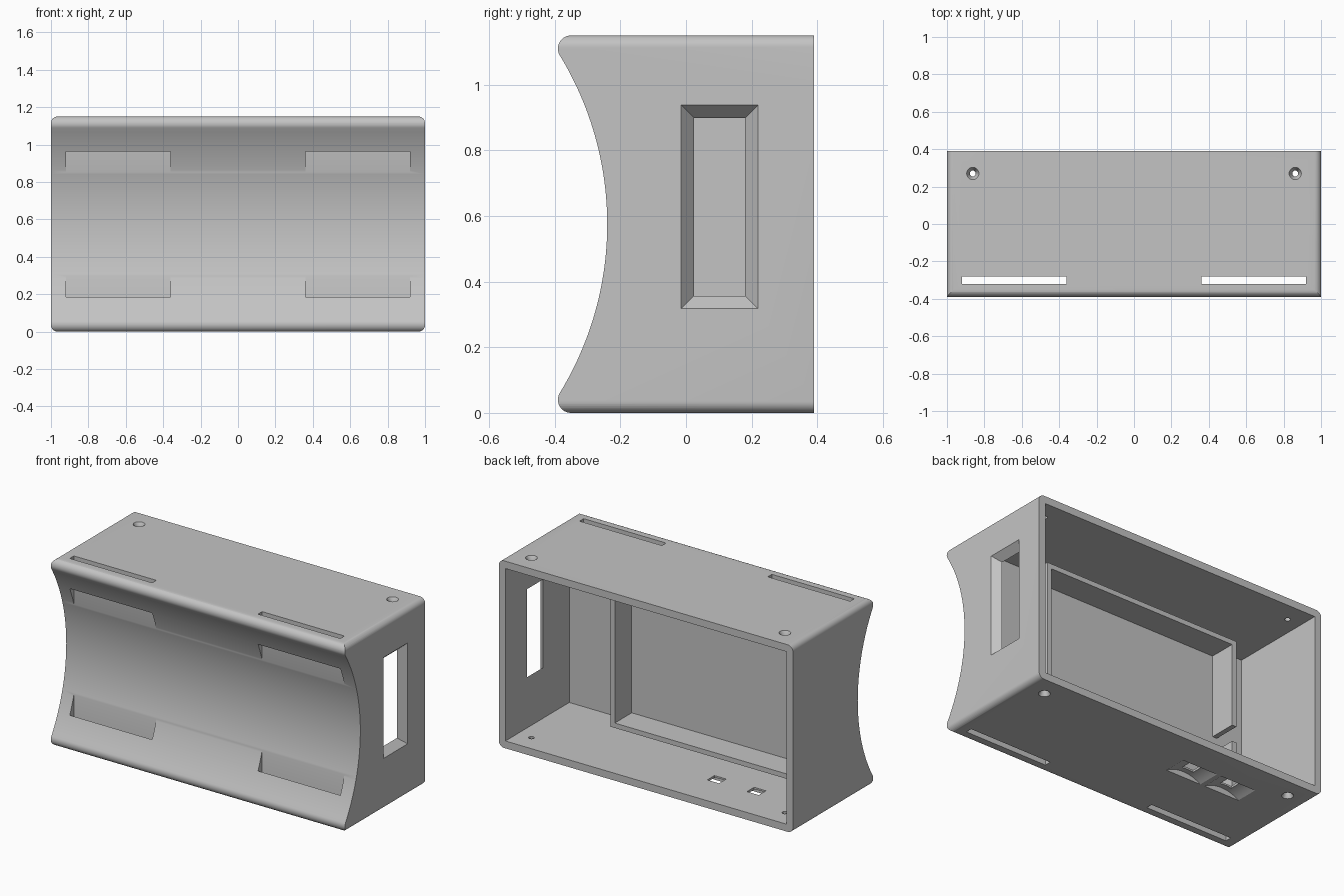
import bpy, bmesh, math
from mathutils import Vector

cube = bpy.data.objects.get("Cube")
if cube:
    bpy.data.objects.remove(cube, do_unlink=True)

grey = bpy.data.materials.new("light_grey_plastic")
grey.use_nodes = True
COLOUR = (0.55, 0.55, 0.55, 1)
grey.diffuse_color = COLOUR
grey.node_tree.nodes["Principled BSDF"].inputs["Base Color"].default_value = COLOUR

W, D, H, WALL = 1.0, 0.39, 1.15, 0.045   # half width, half depth, height, wall
BACK = -0.23                             # inner face of the curved front
MID = H / 2


def finish(name, bm):
    bmesh.ops.recalc_face_normals(bm, faces=bm.faces)
    mesh = bpy.data.meshes.new(name)
    bm.to_mesh(mesh)
    bm.free()
    mesh.materials.append(grey)
    obj = bpy.data.objects.new(name, mesh)
    bpy.context.collection.objects.link(obj)
    return obj


def loft(name, axis, rings):
    """Solid through (position, 2D points) rings stacked along an axis."""
    bm = bmesh.new()
    loops = []
    for pos, pts in rings:
        loop = []
        for a, b in pts:
            co = [a, b]
            co.insert(axis, pos)
            loop.append(bm.verts.new(co))
        loops.append(loop)
    for low, high in zip(loops, loops[1:]):
        n = len(low)
        for i in range(n):
            j = (i + 1) % n
            bm.faces.new((low[i], low[j], high[j], high[i]))
    bm.faces.new(loops[0])
    bm.faces.new(loops[-1])
    return finish(name, bm)


def arc(cx, cy, r, start, end, steps):
    angles = [math.radians(start + (end - start) * i / steps) for i in range(steps + 1)]
    return [(cx + r * math.cos(t), cy + r * math.sin(t)) for t in angles]


def circle(cx, cy, r, steps=32):
    return arc(cx, cy, r, 0, 360, steps)[:-1]


def rect(a0, a1, b0, b1):
    return [(a0, b0), (a1, b0), (a1, b1), (a0, b1)]


def box(name, x, y, z):
    return loft(name, 2, [(z[0], rect(*x, *y)), (z[1], rect(*x, *y))])


def boolean(target, tool, operation="DIFFERENCE"):
    mod = target.modifiers.new("cut", "BOOLEAN")
    mod.operation, mod.object, mod.solver = operation, tool, "EXACT"
    graph = bpy.context.evaluated_depsgraph_get()
    mesh = bpy.data.meshes.new_from_object(target.evaluated_get(graph))
    target.modifiers.clear()
    target.data = mesh
    bpy.data.objects.remove(tool, do_unlink=True)


# Body: side profile with a concave front and rounded lips
R, TIP = 0.987, 0.04
front_y = -0.24 - R
rise = MID - TIP
reach = math.sqrt((R + TIP) ** 2 - rise ** 2)
sweep = math.degrees(math.atan2(rise, reach))
lip_y = front_y + reach
profile = arc(front_y, MID, R, -sweep, sweep, 48)
profile += arc(lip_y, H - TIP, TIP, 180 + sweep, 90, 12)[1:]
profile += [(D, H), (D, 0)]
profile += arc(lip_y, TIP, TIP, 270, 180 - sweep, 12)[:-1]
body = loft("housing", 0, [(-W, profile), (W, profile)])

# Rounded long corners of the sides
c = 0.035
outline = []
for cx, cz, start in ((W - c, H - c, 0), (c - W, H - c, 90), (c - W, c, 180), (W - c, c, 270)):
    outline += arc(cx, cz, c, start, start + 90, 8)
boolean(body, loft("corner_shape", 1, [(-0.5, outline), (0.5, outline)]), "INTERSECT")

# Open cavity at the back
inner = W - WALL
boolean(body, box("cavity", (-inner, inner), (BACK, 0.5), (WALL, H - WALL)))

for side in (-1, 1):
    # Strap slots running vertically through both lips
    xs = sorted((side * 0.36, side * 0.92))
    boolean(body, box("strap_slot", xs, (-0.32, -0.28), (-0.1, H + 0.1)))
    # Screw holes, countersunk top and bottom
    x, y = side * 0.862, 0.27
    boolean(body, loft("screw_hole", 2, [(z, circle(x, y, 0.016)) for z in (-0.1, H + 0.1)]))
    for face, into in ((0, 1), (H, -1)):
        boolean(body, loft("countersink", 2, [
            (face - into * 0.002, circle(x, y, 0.034)),
            (face + into * 0.03, circle(x, y, 0.0155))]))

# Tapered window in the left wall
def window(grow):
    return rect(0.025 - grow, 0.18 + grow, 0.357 - grow, 0.898 + grow)

boolean(body, loft("side_window", 0, [(inner - 0.005, window(-0.004)), (W + 0.005, window(0.044))]))

# Cable ports in the floor with curved plug clearances
for x in (-0.3, -0.57):
    scoop = circle(x, -0.188, 0.223, 64)
    boolean(body, loft("plug_scoop", 1, [(0.06, scoop), (0.2, scoop)]))
    boolean(body, box("port", (x - 0.04, x + 0.04), (0.095, 0.165), (-0.1, 0.1)))

# Screen frame standing on the inside of the front wall
x0, x1, z0, z1, t = -0.78, 0.56, 0.065, 1.085, 0.03
depth = (BACK - 0.004, -0.065)
frame = box("screen_frame", (x0, x1), depth, (z0, z1))
boolean(frame, box("frame_opening", (x0 + t, x1 - t), (-0.5, 0.5), (z0 + t, z1 - t)))
boolean(frame, box("cable_notch", (x0 - t, x0 + 2 * t), (-0.5, 0.5), (0.45, 0.55)))

# Smooth curves, sharp edges
for obj in (body, frame):
    bpy.ops.object.select_all(action="DESELECT")
    obj.select_set(True)
    bpy.context.view_layer.objects.active = obj
    bpy.ops.object.shade_smooth_by_angle(angle=math.radians(30))
